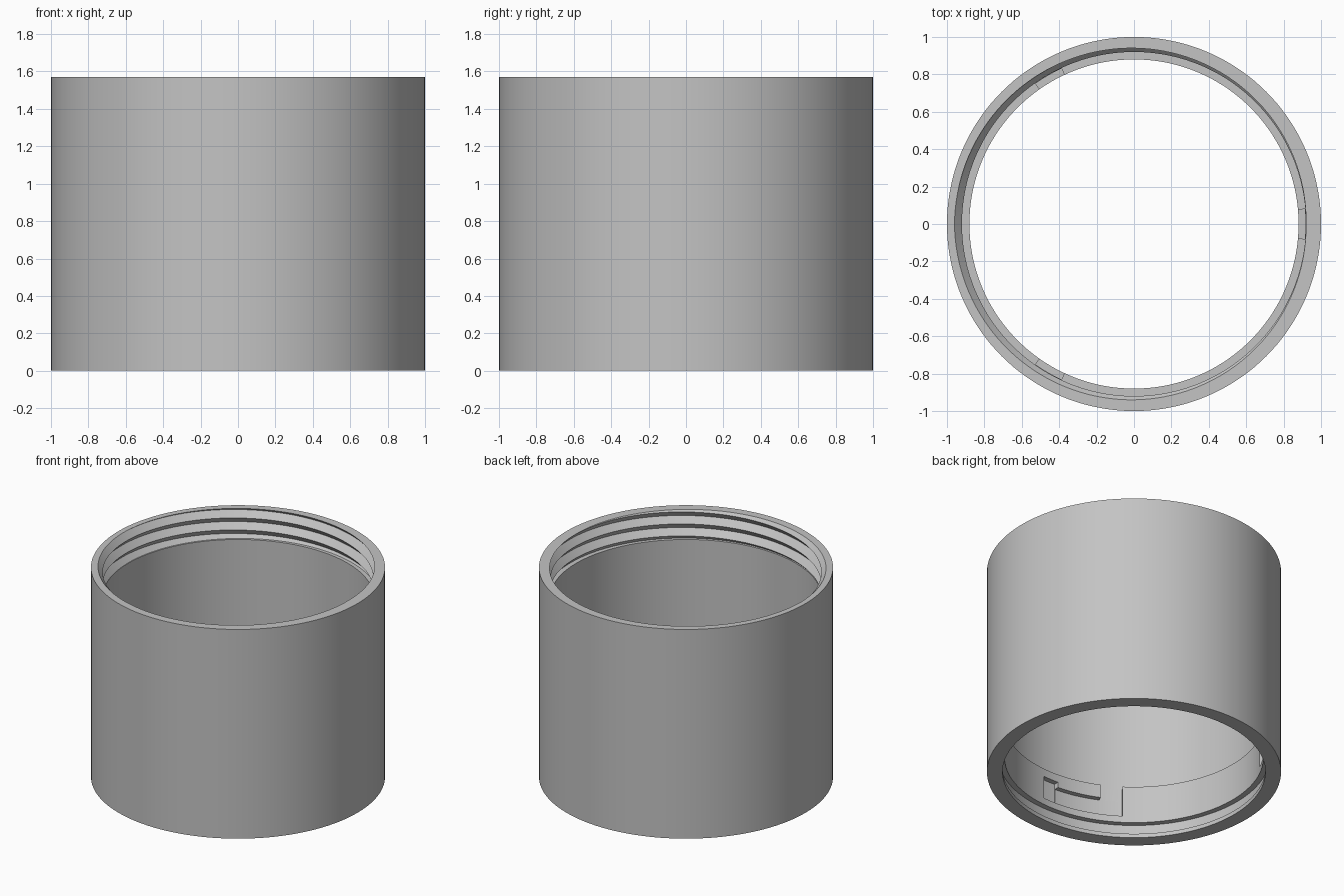
import bpy, bmesh, math

cube = bpy.data.objects.get("Cube")
if cube:
    bpy.data.objects.remove(cube, do_unlink=True)

SEG = 144
HEIGHT, WALL, COLLAR = 1.57, 0.92, 0.88
THREAD_LOW, PITCH, DEPTH = 1.35, 0.09, 0.04

grey = bpy.data.materials.new("plain_grey")
grey.use_nodes = True
colour = (0.55, 0.55, 0.55, 1)
grey.diffuse_color = colour
grey.node_tree.nodes["Principled BSDF"].inputs["Base Color"].default_value = colour


def polar(r, a, z):
    return (r * math.cos(a), r * math.sin(a), z)


def make_object(name, bm):
    bmesh.ops.remove_doubles(bm, verts=bm.verts, dist=0.0004)
    bmesh.ops.recalc_face_normals(bm, faces=bm.faces)
    mesh = bpy.data.meshes.new(name)
    bm.to_mesh(mesh)
    bm.free()
    mesh.materials.append(grey)
    obj = bpy.data.objects.new(name, mesh)
    bpy.context.collection.objects.link(obj)
    return obj


def thread_column(turn):
    """Cross-section of the helical thread at a given fraction of a turn."""
    points = []
    for k in range(-9, 2):
        z = HEIGHT + PITCH * (k / 2 + turn)
        z = min(max(z, THREAD_LOW), HEIGHT)
        phase = ((z - HEIGHT) / PITCH - turn) % 1
        points.append((WALL + DEPTH * (1 - abs(2 * phase - 1)), z))
    return points


# Sleeve: plain outside, lip, seal groove, locking collar and threaded mouth
lower = [(1, HEIGHT), (1, 0), (0.894, 0), (0.894, 0.03), (WALL, 0.03),
         (WALL, 0.11), (COLLAR, 0.11), (COLLAR, 0.39), (WALL, 0.39),
         (WALL, THREAD_LOW)]
bm = bmesh.new()
columns = []
for i in range(SEG + 1):
    a = 2 * math.pi * i / SEG
    profile = lower + thread_column(i / SEG)
    columns.append([bm.verts.new(polar(r, a, z)) for r, z in profile])
for left, right in zip(columns, columns[1:]):
    for j in range(len(left)):
        k = (j + 1) % len(left)
        bm.faces.new((left[j], left[k], right[k], right[j]))
bmesh.ops.dissolve_degenerate(bm, dist=0.0001, edges=bm.edges)
sleeve = make_object("threaded_sleeve", bm)


def add_sector(bm, start, end, low, high):
    """Closed curved block between two angles and two heights."""
    steps = max(3, round((end - start) / 2.5))
    loops = []
    for i in range(steps + 1):
        a = math.radians(start + (end - start) * i / steps)
        loops.append([bm.verts.new(polar(r, a, z)) for r, z in
                      ((0.84, low), (0.917, low), (0.917, high), (0.84, high))])
    for p, q in zip(loops, loops[1:]):
        for j in range(4):
            k = (j + 1) % 4
            bm.faces.new((p[j], p[k], q[k], q[j]))
    bm.faces.new(loops[0])
    bm.faces.new(loops[-1][::-1])


# Three hooked locking slots: entry, run and end pocket
slot_parts = [("entry", -5, 5, 0.16, 0.43),
              ("run", -5, 34, 0.16, 0.29),
              ("pocket", 26, 34, 0.16, 0.33)]
for part, start, end, low, high in slot_parts:
    bm = bmesh.new()
    for turn in (0, 120, 240):
        add_sector(bm, start + turn, end + turn, low, high)
    cutter = make_object("slot_" + part + "_cutter", bm)
    cutter.hide_render = True
    cut = sleeve.modifiers.new("cut_" + part, "BOOLEAN")
    cut.operation = "DIFFERENCE"
    cut.solver = "EXACT"
    cut.object = cutter
    bpy.context.view_layer.objects.active = sleeve
    bpy.ops.object.modifier_apply(modifier=cut.name)
    bpy.data.objects.remove(cutter, do_unlink=True)

bpy.ops.object.select_all(action="DESELECT")
sleeve.select_set(True)
bpy.context.view_layer.objects.active = sleeve
bpy.ops.object.shade_smooth_by_angle(angle=math.radians(30))
